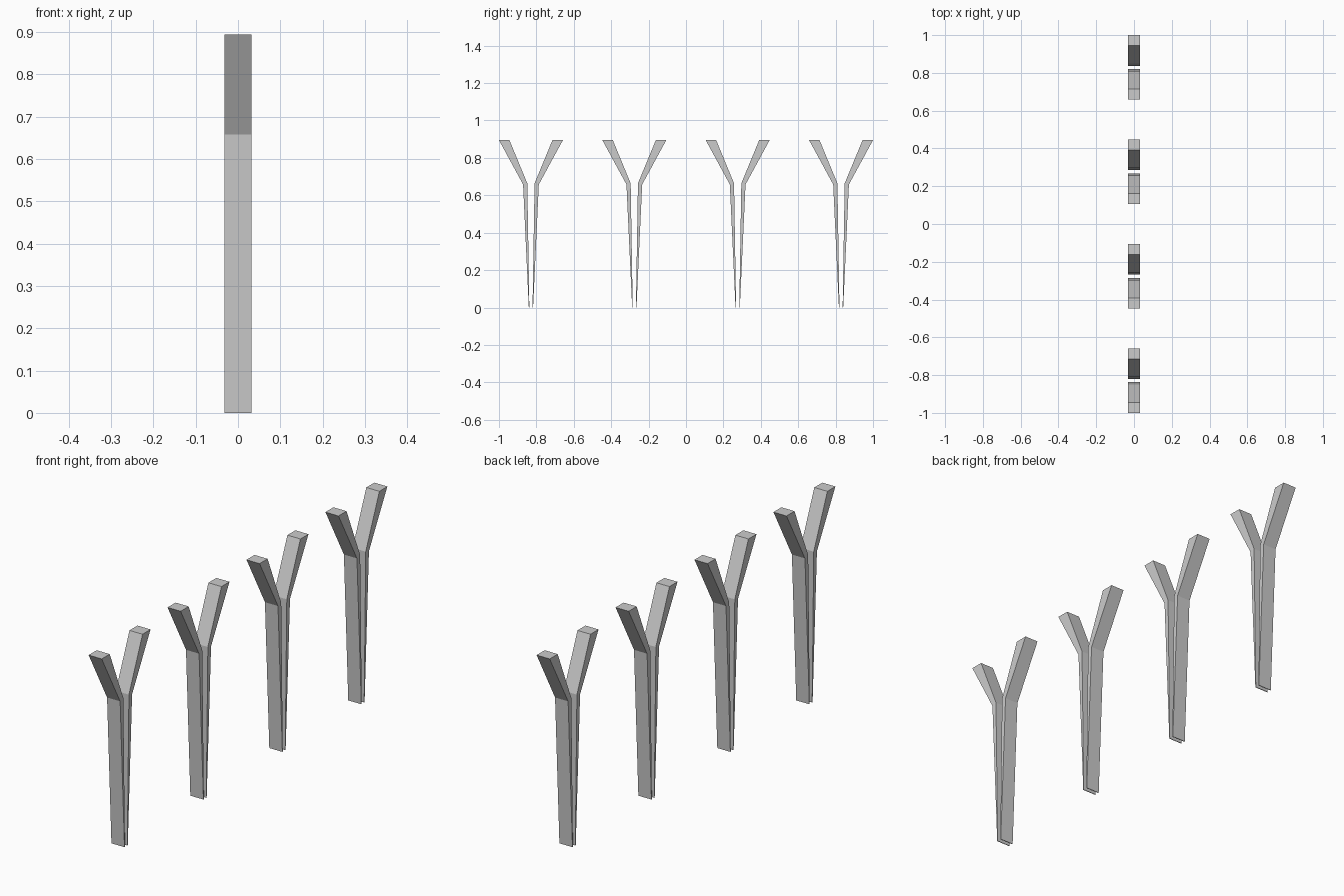
import bpy, bmesh

if "Cube" in bpy.data.objects:
    bpy.data.objects.remove(bpy.data.objects["Cube"])

HALF_DEPTH = 0.032
# Side profile (y offset, z) of one bent arm of a forked post
PROFILE = [(0.0085, 0), (0.0115, 0), (0.042, 0.658), (0.171, 0.895),
           (0.115, 0.895), (0.0195, 0.664)]


def add_arm(bm, y, side):
    """Extrude the arm profile across x, mirrored by side."""
    face = bm.faces.new([bm.verts.new((-HALF_DEPTH, y + side * o, z)) for o, z in PROFILE])
    out = bmesh.ops.extrude_face_region(bm, geom=[face], use_keep_orig=True)
    verts = [v for v in out["geom"] if isinstance(v, bmesh.types.BMVert)]
    bmesh.ops.translate(bm, verts=verts, vec=(2 * HALF_DEPTH, 0, 0))


# Four forked posts in a row, each made of two arms
for i in range(4):
    bm = bmesh.new()
    for side in (-1, 1):
        add_arm(bm, -0.829 + i * 1.658 / 3, side)
    bmesh.ops.recalc_face_normals(bm, faces=bm.faces)
    mesh = bpy.data.meshes.new(f"forked_post_{i + 1}")
    bm.to_mesh(mesh)
    bm.free()
    bpy.context.collection.objects.link(bpy.data.objects.new(mesh.name, mesh))
